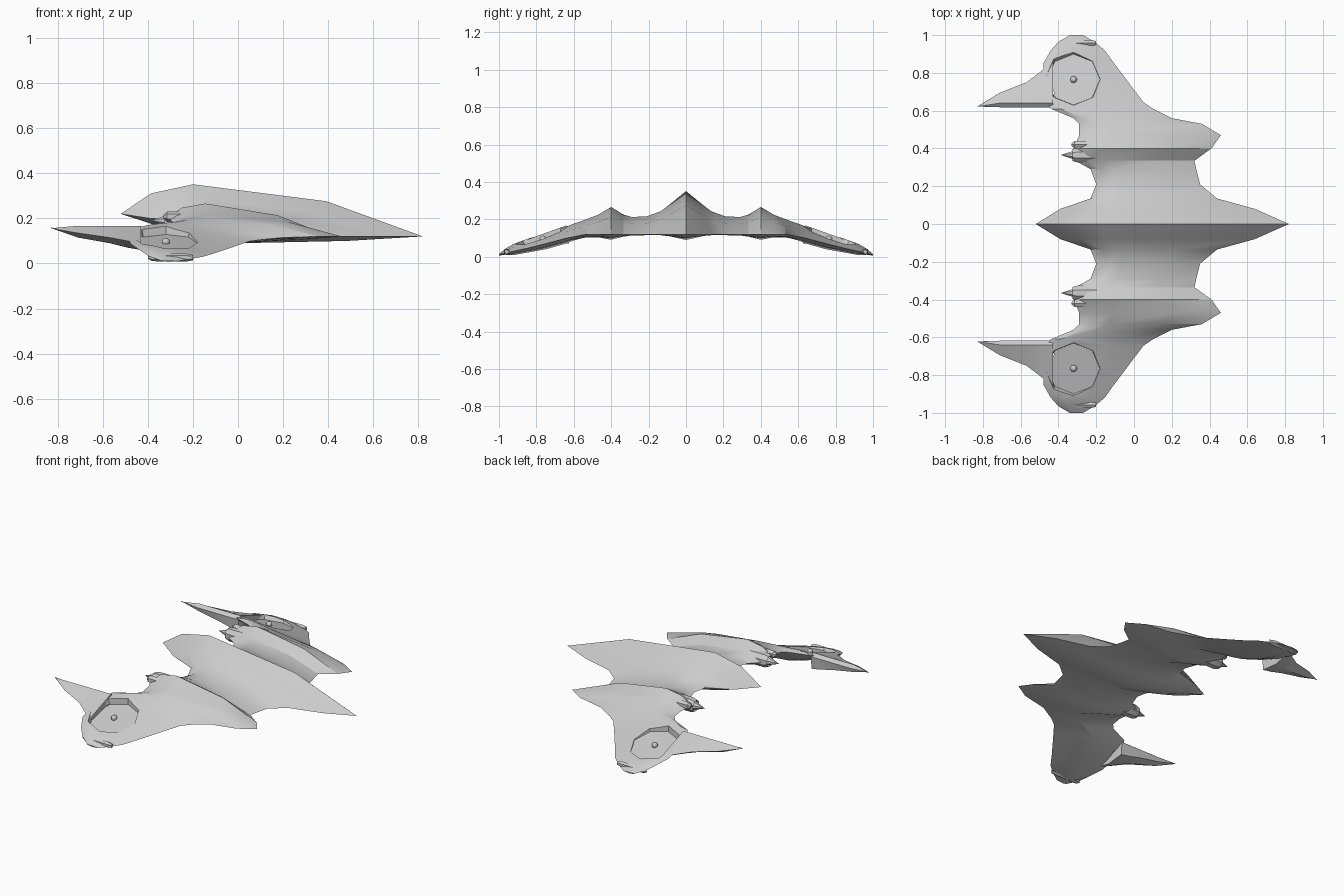
import bpy
import bmesh
from math import radians, pi, cos, sin
from mathutils import Vector, Matrix

old_cube = bpy.data.objects.get("Cube")
if old_cube:
    bpy.data.objects.remove(old_cube, do_unlink=True)


def make_material(name, colour):
    material = bpy.data.materials.new(name)
    material.use_nodes = True
    material.diffuse_color = colour
    shader = next(n for n in material.node_tree.nodes if n.type == "BSDF_PRINCIPLED")
    shader.inputs["Base Color"].default_value = colour
    shader.inputs["Roughness"].default_value = 0.6
    return material


hull_grey = make_material("hull grey", (0.6, 0.6, 0.6, 1))


def finish(name, bm):
    """Turn a bmesh into a named object with clean outward normals."""
    bmesh.ops.remove_doubles(bm, verts=bm.verts, dist=0.0001)
    bmesh.ops.recalc_face_normals(bm, faces=bm.faces)
    mesh = bpy.data.meshes.new(name)
    bm.to_mesh(mesh)
    bm.free()
    mesh.materials.append(hull_grey)
    obj = bpy.data.objects.new(name, mesh)
    bpy.context.collection.objects.link(obj)
    return obj


def loft(name, rings):
    """Skin a row of closed cross-sections and cap both ends."""
    bm = bmesh.new()
    loops = [[bm.verts.new(point) for point in ring] for ring in rings]
    count = len(loops[0])
    for a, b in zip(loops, loops[1:]):
        for i in range(count):
            j = (i + 1) % count
            bm.faces.new((a[i], a[j], b[j], b[i]))
    bm.faces.new(loops[0])
    bm.faces.new(loops[-1])
    return finish(name, bm)


def lathe_x(name, profile, centre, sides=8):
    """Spin (x, radius) points about an axis running fore and aft."""
    rings = []
    for x, radius in profile:
        angles = [2 * pi * (i + 0.5) / sides for i in range(sides)]
        rings.append([Vector(centre) + Vector((x, radius * cos(a), radius * sin(a)))
                      for a in angles])
    return loft(name, rings)


def shade(obj, angle=28):
    bpy.ops.object.select_all(action="DESELECT")
    obj.select_set(True)
    bpy.context.view_layer.objects.active = obj
    bpy.ops.object.shade_smooth_by_angle(angle=radians(angle))


# Relative chord shape shared by the fuselage, pods and wings
UPPER = ((0.1, 0.65), (0.24, 1.0), (0.68, 0.8))
LOWER = ((0.75, 0.5), (0.4, 1.0), (0.12, 0.45))


def hull_section(y, rear_x, front_x, rear_z, front_z, rise, drop):
    rear, front = Vector((rear_x, y, rear_z)), Vector((front_x, y, front_z))
    up = Vector((0, 0, 1))
    top = [rear.lerp(front, t) + up * rise * k for t, k in UPPER]
    bottom = [rear.lerp(front, t) - up * drop * k for t, k in LOWER]
    return [rear, *top, front, *bottom]


# Stations: y, rear x, front x, rear z, front z, rise, drop
stations = [
    (0, -.52, .82, .22, .12, .155, .09),
    (.08, -.39, .64, .2, .12, .105, .06),
    (.135, -.23, .44, .19, .12, .07, .045),
    (.21, -.2, .35, .18, .12, .05, .04),
    (.29, -.23, .33, .18, .12, .047, .042),
    (.335, -.31, .32, .19, .12, .052, .055),
    (.4, -.32, .41, .2, .12, .085, .077),
    (.47, -.29, .46, .185, .12, .055, .055),
    (.53, -.29, .36, .175, .12, .04, .05),
    (.56, -.32, .2, .17, .115, .033, .05),
    (.61, -.44, .1, .162, .105, .025, .055),
    (.645, -.46, .05, .15, .098, .022, .06),
    (.75, -.48, -.03, .12, .07, .017, .06),
    (.85, -.48, -.105, .09, .045, .015, .05),
    (.92, -.44, -.155, .062, .03, .015, .04),
    (.965, -.4, -.21, .035, .02, .012, .018),
    (1.0, -.34, -.27, .012, .01, .003, .005),
]
port = [hull_section(-s[0], *s[1:]) for s in reversed(stations[1:])]
hull = loft("hull", port + [hull_section(*s) for s in stations])

# Octagonal wing dishes, cut square to the sloping wing
dish_x, dish_y, dish_z = -0.32, 0.765, 0.09
for side in (1, -1):
    bm = bmesh.new()
    bmesh.ops.create_cone(bm, cap_ends=True, segments=8, radius1=0.14,
                          radius2=0.172, depth=0.1,
                          matrix=Matrix.Translation((0, 0, 0.05)))
    cutter = finish("dish_cutter", bm)
    cutter.location = (dish_x, side * dish_y, dish_z)
    cutter.rotation_euler.x = -side * radians(16)
    cutter.hide_render = True
    cutter.hide_set(True)
    cut = hull.modifiers.new("dish", "BOOLEAN")
    cut.operation = "DIFFERENCE"
    cut.solver = "EXACT"
    cut.object = cutter
    bpy.context.view_layer.objects.active = hull
    bpy.ops.object.modifier_apply(modifier=cut.name)
    bpy.data.objects.remove(cutter, do_unlink=True)
shade(hull)


def prong_section(side, x, outer_y, outer_z, low_z, inner_z=0.15):
    points = ((0.618, inner_z), (0.64, 0.167), (outer_y, outer_z),
              ((0.62 + outer_y) / 2, low_z), (0.625, low_z + 0.012))
    return [Vector((x, side * y, z)) for y, z in points]


for side, label in ((1, "left"), (-1, "right")):
    # Swept-back wing prong tapering to a point
    tip = [Vector((-0.83, side * 0.622, 0.155 + 0.001 * i)) for i in range(5)]
    prong = loft(label + "_wing_prong", [
        prong_section(side, -0.43, 0.86, 0.088, 0.06),
        prong_section(side, -0.49, 0.81, 0.1, 0.07),
        prong_section(side, -0.57, 0.75, 0.115, 0.09),
        prong_section(side, -0.71, 0.695, 0.135, 0.115),
        tip])
    shade(prong)

    # Hub button in the middle of the dish
    bm = bmesh.new()
    bmesh.ops.create_uvsphere(bm, u_segments=10, v_segments=6, radius=0.018)
    bmesh.ops.translate(bm, verts=bm.verts,
                        vec=(dish_x, side * dish_y, dish_z + 0.005))
    shade(finish(label + "_dish_hub", bm), 60)

    # Engine housing with a nozzle lip and exhaust spike
    engine = lathe_x(label + "_engine", [
        (-0.385, 0.001), (-0.315, 0.026), (-0.29, 0.026), (-0.325, 0.034),
        (-0.3, 0.042), (-0.2, 0.043), (0.0, 0.01)],
        (0, side * 0.365, 0.19))
    shade(engine, 35)

    # Raised engine shoulder outboard of the nozzle
    shoulder = lathe_x(label + "_engine_shoulder", [
        (-0.33, 0.008), (-0.315, 0.022), (-0.2, 0.025), (-0.08, 0.005)],
        (0, side * 0.42, 0.208), 6)
    shade(shoulder)

    # Small wingtip pod
    pod = lathe_x(label + "_wingtip_pod", [
        (-0.4, 0.004), (-0.38, 0.016), (-0.23, 0.018), (-0.2, 0.012)],
        (0, side * 0.958, 0.026), 6)
    shade(pod)
